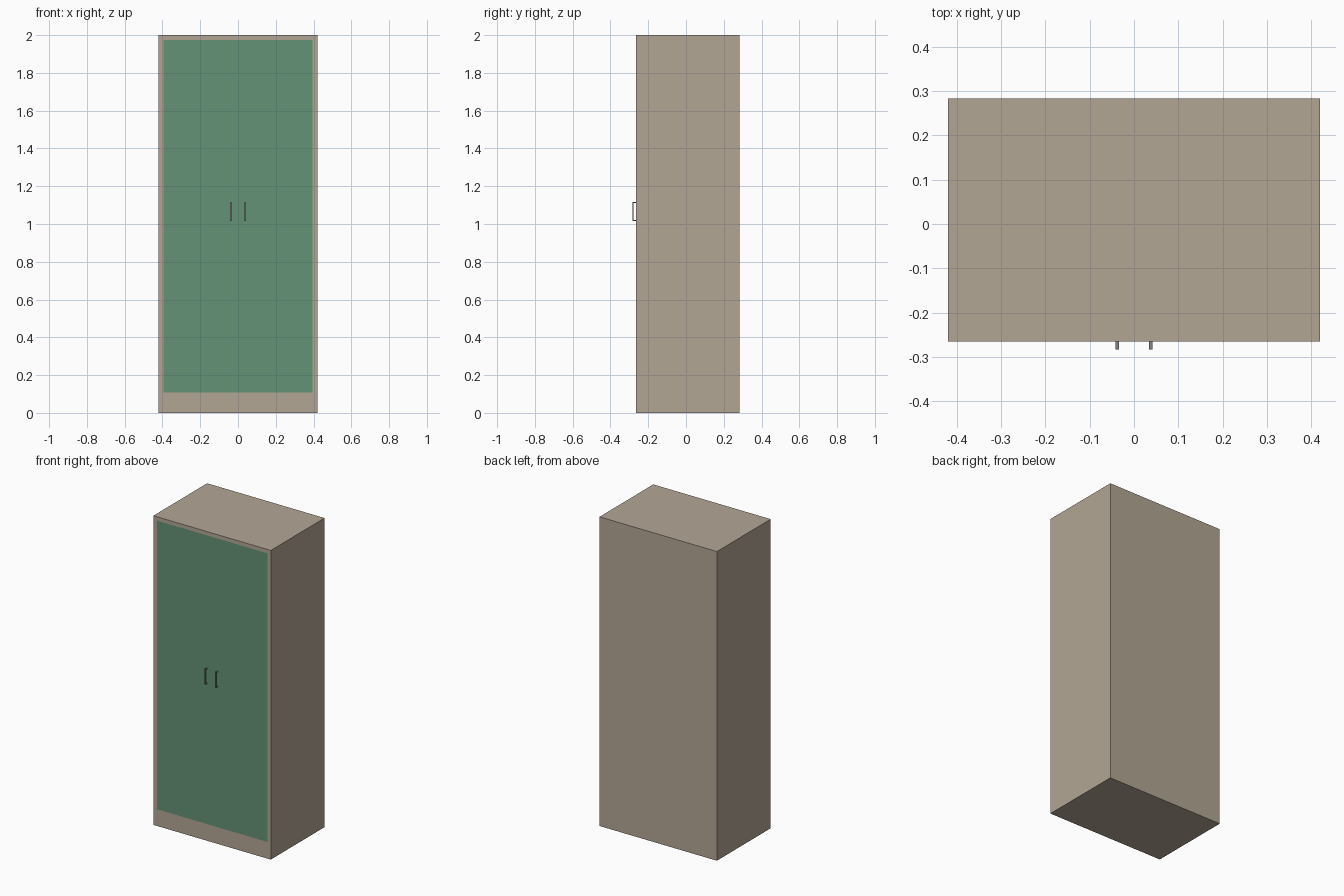
import bpy, bmesh
from mathutils import Matrix, Vector

if "Cube" in bpy.data.objects:
    bpy.data.objects.remove(bpy.data.objects["Cube"])

W, FRONT, BACK, H = 0.42, -0.265, 0.284, 2.0   # half width, y range, height
DOOR_X, DOOR_Z0, DOOR_Z1, DOOR_T = 0.395, 0.108, 1.975, 0.02


def material(name, color):
    m = bpy.data.materials.new(name)
    m.diffuse_color = (*color, 1)
    m.use_nodes = True
    m.node_tree.nodes["Principled BSDF"].inputs["Base Color"].default_value = m.diffuse_color
    return m


def add_box(bm, lo, hi):
    lo, hi = Vector(lo), Vector(hi)
    mat = Matrix.Translation((lo + hi) / 2) @ Matrix.Diagonal((*(hi - lo), 1))
    return bmesh.ops.create_cube(bm, size=1, matrix=mat)["verts"]


def finish(bm, name, mat):
    bmesh.ops.recalc_face_normals(bm, faces=bm.faces[:])
    me = bpy.data.meshes.new(name)
    bm.to_mesh(me)
    bm.free()
    ob = bpy.data.objects.new(name, me)
    bpy.context.collection.objects.link(ob)
    me.materials.append(mat)
    return ob


wood = material("wood", (0.45, 0.38, 0.30))
green = material("green_paint", (0.13, 0.29, 0.18))
metal = material("dark_metal", (0.22, 0.22, 0.22))

# Cabinet: closed box whose front face is inset and pushed back into a hollow
bm = bmesh.new()
add_box(bm, (-W, FRONT, 0), (W, BACK, H))
bm.normal_update()
front = min(bm.faces, key=lambda f: f.normal.y)
bmesh.ops.inset_region(bm, faces=[front], thickness=0.025)
for v in front.verts:                       # rim opening, tall plinth below
    v.co.x = DOOR_X if v.co.x > 0 else -DOOR_X
    v.co.z = DOOR_Z1 if v.co.z > 1 else DOOR_Z0
ext = bmesh.ops.extrude_discrete_faces(bm, faces=[front])["faces"]
for v in ext[0].verts:
    v.co.y = BACK - 0.02
finish(bm, "cabinet_body", wood)

for side, s in (("left", -1), ("right", 1)):
    # Door, flush with the cabinet front
    x0, x1 = sorted((0, s * DOOR_X))
    bm = bmesh.new()
    add_box(bm, (x0, FRONT, DOOR_Z0), (x1, FRONT + DOOR_T, DOOR_Z1))
    finish(bm, side + "_door", green)

    # Handle: U-shaped profile swept across its width
    y0, y1, z0, z1, t = FRONT, -0.284, 1.017, 1.117, 0.005
    profile = [(y0, z0), (y1, z0), (y1, z1), (y0, z1),
               (y0, z1 - t), (y1 + t, z1 - t), (y1 + t, z0 + t), (y0, z0 + t)]
    bm = bmesh.new()
    face = bm.faces.new([bm.verts.new((s * 0.038 - 0.004, y, z)) for y, z in profile])
    geo = bmesh.ops.extrude_face_region(bm, geom=[face], use_keep_orig=True)["geom"]
    bmesh.ops.translate(bm, vec=(0.008, 0, 0),
                        verts=[g for g in geo if isinstance(g, bmesh.types.BMVert)])
    finish(bm, side + "_handle", metal)
